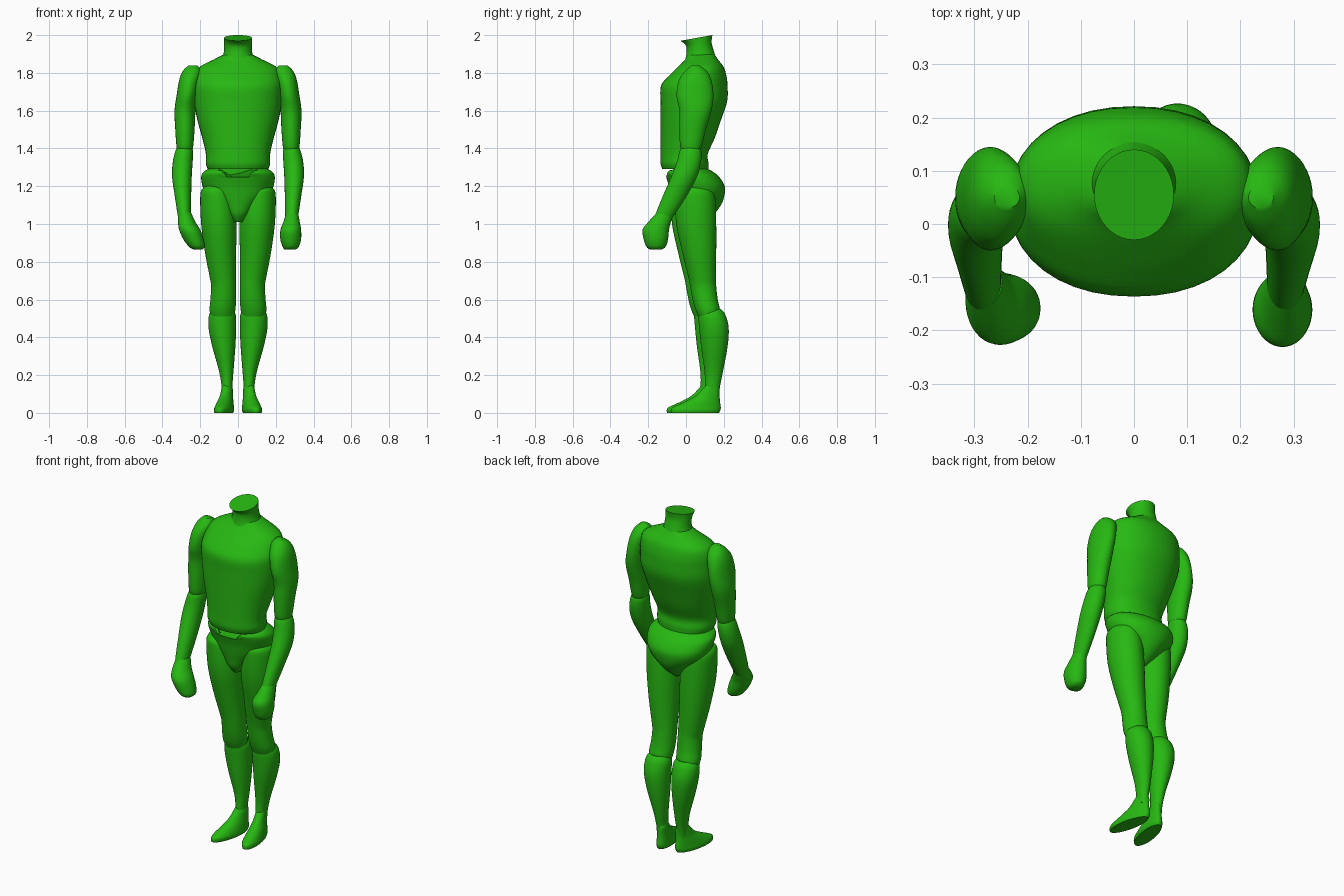
import bpy, bmesh, math

green = bpy.data.materials.new("green")
green.diffuse_color = (0.02, 0.48, 0.006, 1)
SIDES, STEPS = 40, 4


def spline(p0, p1, p2, p3, t):
    return [0.5 * (2 * b + (c - a) * t + (2 * a - 5 * b + 4 * c - d) * t * t
                   + (3 * b - a - 3 * c + d) * t ** 3) for a, b, c, d in zip(p0, p1, p2, p3)]


def loft(name, rings, side=1, dy=0.0, power=2.0, warp=None):
    """Smooth body through horizontal oval rings (z, x0, x1, y0, y1)."""
    dense = []
    n = len(rings)
    for i in range(n - 1):
        quad = [rings[min(max(i + k, 0), n - 1)] for k in (-1, 0, 1, 2)]
        dense += [spline(*quad, s / STEPS) for s in range(STEPS)]
    dense.append(rings[-1])
    bm = bmesh.new()
    loops = []
    for z, x0, x1, y0, y1 in dense:
        loop = []
        for k in range(SIDES):
            a = 2 * math.pi * k / SIDES
            c, s = math.cos(a), math.sin(a)
            x = (x0 + x1) / 2 + (x1 - x0) / 2 * math.copysign(abs(c) ** (2 / power), c)
            y = (y0 + y1) / 2 + (y1 - y0) / 2 * math.copysign(abs(s) ** (2 / power), s)
            p = warp(x, y, z) if warp else (x, y, z)
            loop.append(bm.verts.new((p[0] * side, p[1] + dy, p[2])))
        loops.append(loop)
    for a, b in zip(loops, loops[1:]):
        for k in range(SIDES):
            j = (k + 1) % SIDES
            bm.faces.new((a[k], a[j], b[j], b[k]))
    bm.faces.new(loops[0])
    bm.faces.new(loops[-1])
    bmesh.ops.recalc_face_normals(bm, faces=bm.faces)
    me = bpy.data.meshes.new(name)
    bm.to_mesh(me)
    bm.free()
    me.materials.append(green)
    ob = bpy.data.objects.new(name, me)
    bpy.context.collection.objects.link(ob)
    bpy.ops.object.select_all(action='DESELECT')
    ob.select_set(True)
    bpy.context.view_layer.objects.active = ob
    bpy.ops.object.shade_smooth_by_angle(angle=math.radians(40))
    return ob


def sym(rows):
    return [(z, -w, w, y0, y1) for z, w, y0, y1 in rows]


# Torso, with neck cut at a slant
loft("torso", sym([
    (1.29, .16, -.125, .12), (1.32, .17, -.135, .12), (1.37, .17, -.135, .115),
    (1.45, .188, -.135, .15), (1.55, .215, -.135, .185), (1.65, .233, -.135, .218),
    (1.73, .235, -.133, .22), (1.78, .228, -.095, .215), (1.83, .205, -.045, .20),
    (1.87, .13, -.005, .17), (1.90, .07, .01, .15)]), power=2.15)
loft("neck", sym([
    (1.85, .10, -.01, .17), (1.90, .077, .002, .152), (1.95, .073, 0, .136),
    (1.985, .075, -.03, .14)]),
    warp=lambda x, y, z: (x, y, z + .18 * (y - .055) * max(0, (z - 1.9) / .085)))

# Waist core and pelvis, the pelvis notched at the front of its rim
loft("waist", sym([(1.2, .15, -.06, .10), (1.32, .15, -.07, .09)]))


def notch(x, y, z):
    return (x, y, min(z, 1.25) if abs(x) < .08 and y < 0 else z)


loft("pelvis", sym([
    (1.01, .025, -.03, .09), (1.05, .065, -.058, .145), (1.10, .11, -.07, .185),
    (1.15, .165, -.08, .203), (1.20, .188, -.09, .205), (1.25, .195, -.105, .175),
    (1.275, .182, -.11, .145), (1.29, .16, -.085, .12)]), power=2.1, warp=notch)

# Legs: the left one stands slightly further forward
for side, word, dy in ((1, "right", 0), (-1, "left", -.022)):
    loft(word + "_thigh", [
        (1.21, .06, .16, -.01, .11), (1.185, .04, .19, -.05, .14), (1.14, .02, .2, -.058, .155),
        (1.0, .008, .195, -.052, .16), (.85, .01, .175, -.02, .16), (.72, .01, .15, .012, .158),
        (.67, .01, .142, .022, .16), (.60, .01, .146, .035, .168), (.54, .015, .15, .052, .18),
        (.48, .03, .135, .08, .17)], side, dy)
    loft(word + "_shin", [
        (.55, .03, .13, .085, .185), (.52, .012, .153, .066, .208), (.45, .01, .156, .07, .226),
        (.35, .014, .136, .08, .22), (.22, .024, .1, .098, .196), (.14, .03, .087, .1, .18),
        (.09, .03, .085, .1, .175)], side, dy)
    # Foot, toes splayed outward
    loft(word + "_foot", [
        (0, .015, .105, -.078, .175), (.015, .01, .108, -.08, .182), (.03, .012, .105, -.07, .184),
        (.06, .018, .098, -.005, .18), (.09, .024, .09, .05, .178), (.13, .028, .085, .09, .177),
        (.155, .038, .078, .11, .165)], side, dy,
        warp=lambda x, y, z: (x + .17 * (.14 - y), y, z))

# Arms
for side, word in ((1, "right"), (-1, "left")):
    loft(word + "_upper_arm", [
        (1.38, .25, .315, -.01, .065), (1.405, .238, .325, -.03, .082), (1.5, .23, .332, -.035, .105),
        (1.6, .225, .336, -.035, .135), (1.68, .215, .325, -.05, .145), (1.76, .2, .312, -.038, .135),
        (1.81, .195, .292, -.005, .11), (1.84, .215, .262, .03, .07)], side)
    loft(word + "_forearm", [
        (1.0, .25, .31, -.175, -.095), (1.05, .25, .32, -.162, -.06), (1.15, .248, .335, -.122, .005),
        (1.25, .245, .349, -.078, .058), (1.33, .24, .345, -.048, .08), (1.39, .238, .33, -.032, .08),
        (1.42, .255, .31, -.01, .06)], side)

# Hands: the left one turns inward
loft("right_hand", [
    (.865, .245, .305, -.19, -.13), (.88, .236, .322, -.21, -.107), (.92, .224, .334, -.224, -.095),
    (.97, .225, .334, -.23, -.09), (1.01, .24, .327, -.2, -.08), (1.06, .255, .318, -.155, -.065)])
loft("left_hand", [
    (.865, -.235, -.19, -.19, -.13), (.88, -.26, -.176, -.21, -.107), (.92, -.29, -.182, -.222, -.095),
    (.97, -.312, -.2, -.226, -.09), (1.01, -.317, -.225, -.2, -.08), (1.06, -.315, -.248, -.155, -.065)])
